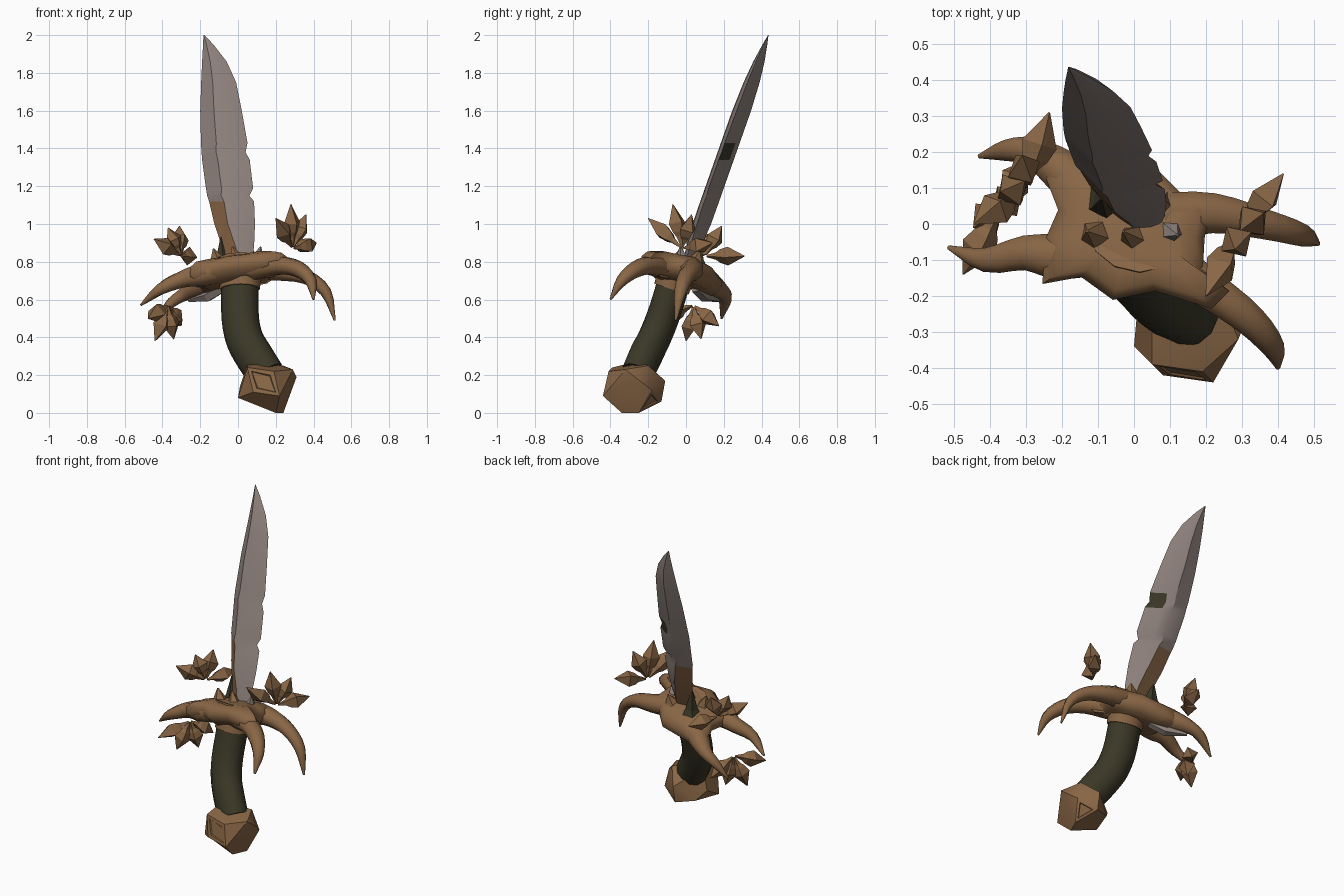
import bpy, bmesh, math
from mathutils import Vector as V

if "Cube" in bpy.data.objects:
    bpy.data.objects.remove(bpy.data.objects["Cube"])


def material(name, rgb):
    m = bpy.data.materials.new(name)
    m.diffuse_color = (*rgb, 1)
    m.use_nodes = True
    m.node_tree.nodes["Principled BSDF"].inputs["Base Color"].default_value = m.diffuse_color
    return m


BRONZE = material("bronze", (0.25, 0.133, 0.06))
STEEL = material("dull steel", (0.27, 0.22, 0.20))
LEATHER = material("dark leather", (0.043, 0.039, 0.02))


def finish(bm, name, mats, smooth=None):
    bmesh.ops.recalc_face_normals(bm, faces=bm.faces)
    me = bpy.data.meshes.new(name)
    bm.to_mesh(me)
    bm.free()
    for m in mats:
        me.materials.append(m)
    ob = bpy.data.objects.new(name, me)
    bpy.context.collection.objects.link(ob)
    if smooth:
        bpy.ops.object.select_all(action='DESELECT')
        ob.select_set(True)
        bpy.context.view_layer.objects.active = ob
        bpy.ops.object.shade_smooth_by_angle(angle=math.radians(smooth))
    return ob


def skin(bm, rings):
    """Join rings of equal length with quads and cap both ends."""
    vs = [[bm.verts.new(p) for p in r] for r in rings]
    n = len(vs[0])
    for a, b in zip(vs, vs[1:]):
        for i in range(n):
            j = (i + 1) % n
            bm.faces.new((a[i], a[j], b[j], b[i]))
    bm.faces.new(vs[0])
    bm.faces.new(vs[-1])


def refine(pts, steps):
    """Catmull-Rom curve through (x, y, z, radius) points."""
    p = [V(q) for q in pts]
    p = [2 * p[0] - p[1]] + p + [2 * p[-1] - p[-2]]
    out = []
    for a, b, c, d in zip(p, p[1:], p[2:], p[3:]):
        for k in range(steps):
            t = k / steps
            out.append(0.5 * (2 * b + (c - a) * t + (2 * a - 5 * b + 4 * c - d) * t * t
                              + (3 * b - a - 3 * c + d) * t ** 3))
    return out + [p[-2]]


def tube(bm, pts, sides=8, steps=1, up=(0.2, 0.9, 0.1), flat=1.0):
    q = refine(pts, steps)
    rings = []
    for i, p in enumerate(q):
        d = (q[min(i + 1, len(q) - 1)] - q[max(i - 1, 0)]).to_3d().normalized()
        u = d.cross(V(up)).normalized()
        w = d.cross(u)
        r = max(p[3], 0.002)
        angs = [2 * math.pi * (k + 0.5) / sides for k in range(sides)]
        rings.append([p.to_3d() + (u * math.cos(a) + w * math.sin(a) * flat) * r for a in angs])
    skin(bm, rings)


# Blade: leaning diamond sections, (z, left edge, right edge), nicked right edge
profile = [(0.78, -0.05, 0.07), (0.88, -0.085, 0.085), (1.0, -0.125, 0.09), (1.12, -0.153, 0.085),
           (1.15, -0.163, 0.06), (1.19, -0.17, 0.08), (1.34, -0.19, 0.062), (1.38, -0.193, 0.04),
           (1.43, -0.196, 0.05), (1.6, -0.2, 0.02), (1.75, -0.195, -0.01), (1.86, -0.19, -0.06),
           (1.95, -0.185, -0.13), (2.0, -0.183, -0.178)]
bm = bmesh.new()
rings = []
for z, l, r in profile:
    w = r - l
    y = 0.02 + (z - 0.82) * 0.352
    t = min(0.05, w * 0.23)
    s = min(0.03, w * 0.12)
    ridge = l + (0.33 + max(0, 1 - z) * 0.8) * w
    back = l + (0.45 + max(0, 1.1 - z) * 0.8) * w
    mid = ridge + 0.33 * w
    rings.append([(l, y + s, z), (ridge, y - t, z), (mid, y - t * 0.75 - s * 0.3, z),
                  (r, y - s, z), (max(mid, back + 0.02 * w), y + t * 0.55, z), (back, y + t, z)])
skin(bm, rings)
n = len(rings[0])
for i, f in enumerate(bm.faces):
    z = f.calc_center_median().z
    if z < 1.12 and i % n in (0, 5):            # tarnish along the lower left edge
        f.material_index = 1
    elif 1.34 < z < 1.44 and i % n == 3:        # dark nick on the back
        f.material_index = 2
finish(bm, "blade", [STEEL, BRONZE, LEATHER], 32)

# Curved grip
bm = bmesh.new()
tube(bm, [(0.01, -0.06, 0.74, 0.1), (0.01, -0.08, 0.64, 0.1), (0.012, -0.125, 0.5, 0.1),
          (0.035, -0.17, 0.39, 0.101), (0.085, -0.215, 0.3, 0.103), (0.15, -0.26, 0.2, 0.1)], 12, 3, flat=0.86)
finish(bm, "grip", [LEATHER], 60)

# Collar between grip and guard
bm = bmesh.new()
tube(bm, [(0.01, -0.02, 0.8, 0.14), (0.01, -0.055, 0.72, 0.115), (0.01, -0.077, 0.655, 0.107)], 12, 2, flat=0.88)
finish(bm, "collar", [BRONZE], 60)

# Faceted pommel with a sunken panel front and back
bm = bmesh.new()
vs = [bm.verts.new(p) for p in
      [(0.05, -0.39, 0.24), (0.19, -0.41, 0.22), (0.22, -0.44, 0.09), (0.08, -0.42, 0.11),
       (0.0, -0.34, 0.08), (0.24, -0.25, 0.0), (0.2, -0.34, 0.0), (0.31, -0.27, 0.19), (0.29, -0.32, 0.23),
       (0.17, -0.11, 0.17), (0.17, -0.13, 0.06), (0.14, -0.25, 0.275), (0.01, -0.23, 0.14),
       (0.28, -0.18, 0.12), (0.06, -0.18, 0.08), (0.05, -0.25, 0.26), (0.24, -0.2, 0.25)]]
res = bmesh.ops.convex_hull(bm, input=vs)
bmesh.ops.delete(bm, geom=[g for g in res["geom_interior"] if isinstance(g, bmesh.types.BMVert)], context='VERTS')
bmesh.ops.dissolve_limit(bm, angle_limit=math.radians(14), verts=bm.verts, edges=bm.edges)
bmesh.ops.recalc_face_normals(bm, faces=bm.faces)
bm.normal_update()
for d in (V((-0.1, -0.95, -0.1)), V((0.65, 0.65, -0.35))):
    face = max(bm.faces, key=lambda f: f.normal.dot(d) * f.calc_area() ** 0.5)
    bmesh.ops.inset_individual(bm, faces=[face], thickness=0.028, depth=0)
    bmesh.ops.inset_individual(bm, faces=[face], thickness=0.006, depth=-0.006)
finish(bm, "pommel", [BRONZE], 30)

# Guard body: tilted slab
bm = bmesh.new()
outline = [(-0.06, -0.215), (0.06, -0.19), (0.22, -0.24), (0.27, -0.19), (0.195, -0.13), (0.2, -0.04),
           (0.22, 0.05), (0.13, 0.09), (0.06, 0.16), (-0.1, 0.18), (-0.2, 0.2), (-0.25, 0.13),
           (-0.215, 0.04), (-0.25, -0.04), (-0.26, -0.17), (-0.15, -0.15)]
rings = []
for k, h in ((0.7, -0.085), (0.98, -0.035), (0.98, 0.01), (0.85, 0.04), (0.55, 0.055)):
    ring = []
    for x, y in outline:
        x, y = x * k, y * k
        ring.append((x, y, 0.765 - (0.17 if y < 0 else 0.3) * y + 0.13 * min(x, 0.12) + h))
    rings.append(ring)
skin(bm, rings)
finish(bm, "guard_body", [BRONZE], 60)

# Four drooping guard horns
horns = {
    "left": [(-0.08, -0.06, 0.755, 0.075), (-0.2, -0.09, 0.73, 0.07), (-0.3, -0.08, 0.705, 0.052),
             (-0.41, -0.1, 0.655, 0.036), (-0.515, -0.065, 0.57, 0.006)],
    "back_left": [(-0.08, 0.05, 0.73, 0.075), (-0.19, 0.14, 0.675, 0.066), (-0.28, 0.2, 0.63, 0.042),
                  (-0.35, 0.205, 0.585, 0.032), (-0.43, 0.188, 0.5, 0.006)],
    "back_right": [(0.08, 0.02, 0.765, 0.075), (0.22, 0.03, 0.75, 0.06), (0.36, 0.0, 0.72, 0.045),
                   (0.465, -0.03, 0.64, 0.033), (0.512, -0.055, 0.49, 0.006)],
    "front_right": [(0.08, -0.1, 0.765, 0.075), (0.22, -0.19, 0.78, 0.057), (0.32, -0.265, 0.76, 0.048),
                    (0.385, -0.34, 0.7, 0.034), (0.4, -0.4, 0.6, 0.006)],
}
for side, pts in horns.items():
    bm = bmesh.new()
    tube(bm, pts, 8, 3, up=(0, 0, 1), flat=0.9)
    finish(bm, "guard_horn_" + side, [BRONZE], 60)

# Steel sliver under the back left horn
bm = bmesh.new()
tube(bm, [(-0.08, 0.05, 0.665, 0.03), (-0.16, 0.1, 0.62, 0.035), (-0.26, 0.175, 0.595, 0.008)], 5)
finish(bm, "steel_sliver", [STEEL])

# Claws gripping the blade root
claws = [("left", BRONZE, -0.11, -0.03, (-0.13, -0.02, 0.87)), ("back", LEATHER, -0.08, 0.06, (-0.09, 0.07, 0.93)),
         ("right", STEEL, 0.1, -0.02, (0.12, -0.03, 0.88)), ("front", BRONZE, 0.0, -0.04, (-0.03, -0.02, 0.88)),
         ("back_right", BRONZE, 0.07, 0.05, (0.08, 0.07, 0.86))]
for side, mat, x, y, tip in claws:
    bm = bmesh.new()
    tube(bm, [(x, y, 0.77, 0.06), (x, y, 0.81, 0.04), (*tip, 0.004)], 5)
    finish(bm, "blade_claw_" + side, [mat])

# Three fans of pointed buds, each given by its centre and bud tips
fans = {
    "right": ((0.29, -0.02, 0.87), [(0.2, -0.2, 1.03), (0.28, -0.07, 1.105), (0.36, 0.03, 1.05), (0.415, 0.14, 0.9)]),
    "upper_left": ((-0.3, 0.1, 0.83), [(-0.445, 0.0, 0.92), (-0.37, 0.09, 0.98), (-0.31, 0.19, 0.99), (-0.235, 0.31, 0.83)]),
    "lower_left": ((-0.37, 0.04, 0.57), [(-0.475, -0.14, 0.5), (-0.44, 0.0, 0.38), (-0.34, 0.08, 0.39), (-0.3, 0.175, 0.46)]),
}
for side, (centre, tips) in fans.items():
    bm = bmesh.new()
    a = V(centre)
    for tip in tips:
        b = V(tip)
        tube(bm, [(*a.lerp(b, t), r) for t, r in
                  ((0.05, 0.006), (0.28, 0.02), (0.38, 0.036), (0.58, 0.05), (1, 0.002))], 4)
    finish(bm, "bud_fan_" + side, [BRONZE])
